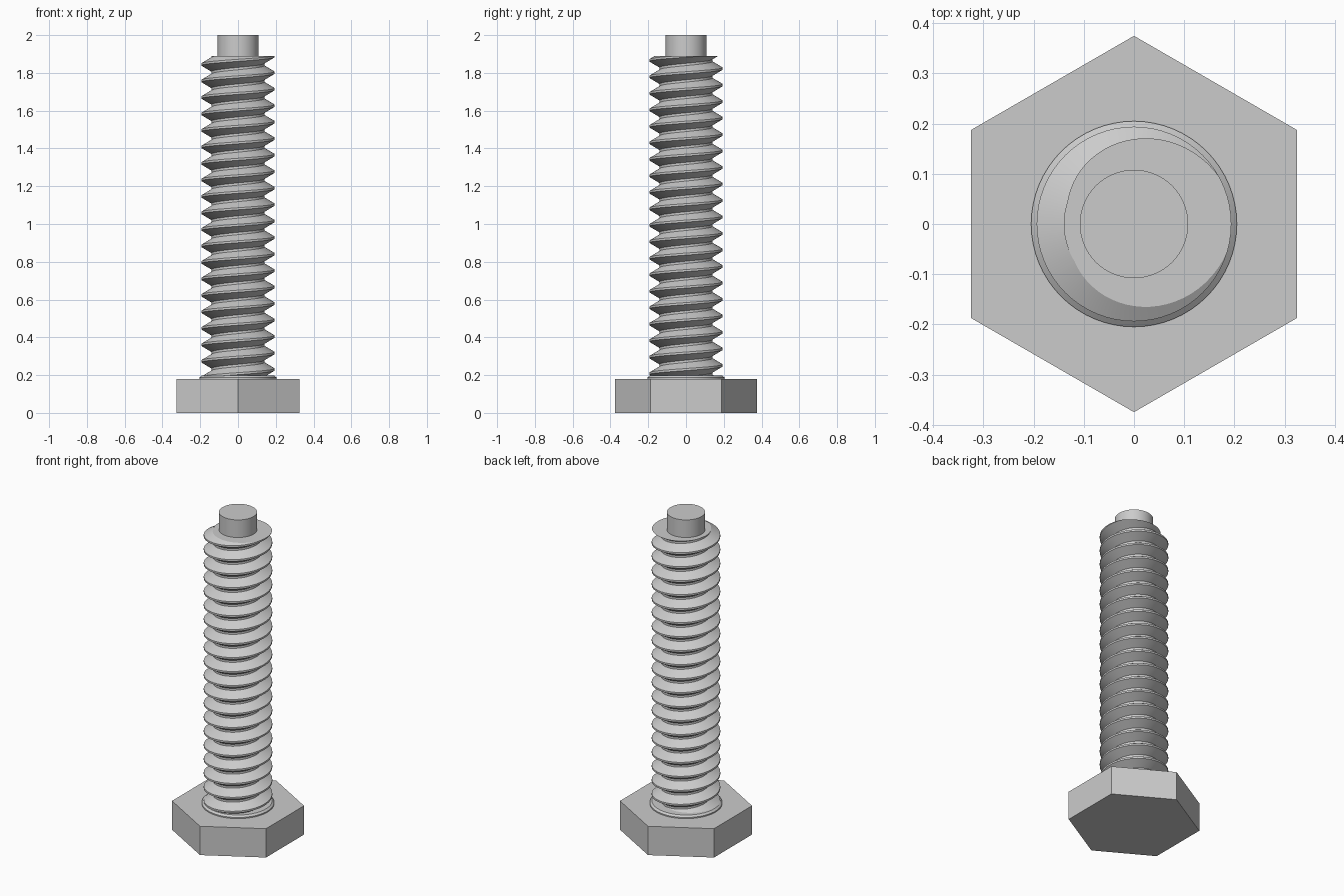
import bpy, bmesh, math

if "Cube" in bpy.data.objects:
    bpy.data.objects.remove(bpy.data.objects["Cube"])

STEEL = bpy.data.materials.new("steel grey")
STEEL.diffuse_color = (0.6, 0.6, 0.6, 1)
STEEL.use_nodes = True
STEEL.node_tree.nodes["Principled BSDF"].inputs["Base Color"].default_value = STEEL.diffuse_color


def finish(name, bm, smooth=True):
    """Turn a bmesh into a shaded object."""
    bmesh.ops.recalc_face_normals(bm, faces=bm.faces)
    mesh = bpy.data.meshes.new(name)
    bm.to_mesh(mesh)
    bm.free()
    mesh.materials.append(STEEL)
    ob = bpy.data.objects.new(name, mesh)
    bpy.context.collection.objects.link(ob)
    if smooth:
        bpy.ops.object.select_all(action='DESELECT')
        ob.select_set(True)
        bpy.context.view_layer.objects.active = ob
        bpy.ops.object.shade_smooth_by_angle(angle=math.radians(30))
    return ob


def lathe(name, profile, sides, turn=0.0, smooth=True):
    """Stack (radius, z) rings into a closed solid."""
    bm = bmesh.new()
    rings = []
    for r, z in profile:
        angles = [turn + 2 * math.pi * i / sides for i in range(sides)]
        rings.append([bm.verts.new((r * math.cos(a), r * math.sin(a), z)) for a in angles])
    for low, high in zip(rings, rings[1:]):
        for i in range(sides):
            j = (i + 1) % sides
            bm.faces.new((low[i], low[j], high[j], high[i]))
    bm.faces.new(rings[0][::-1])
    bm.faces.new(rings[-1])
    return finish(name, bm, smooth)


def threaded_shank(z_low, z_high):
    """One continuous right-hand helix, cut flat at both ends."""
    pitch, crest, root, sides = 0.0873, 0.194, 0.14, 64
    crest_z = 1.801                    # crest height at angle zero
    tooth = [(crest, -0.0055), (crest, 0.0055), (root, 0.0375), (root, 0.0498)]
    first, last = -21, 3
    bm = bmesh.new()
    columns = []
    for i in range(sides):
        a = 2 * math.pi * i / sides
        columns.append([
            bm.verts.new((r * math.cos(a), r * math.sin(a),
                          crest_z + dz + pitch * (turn + i / sides)))
            for turn in range(first, last) for r, dz in tooth])
    # the last column joins the first one a full pitch higher
    columns.append(columns[0][len(tooth):])
    for left, right in zip(columns, columns[1:]):
        for k in range(min(len(left), len(right)) - 1):
            bm.faces.new((left[k], right[k], right[k + 1], left[k + 1]))
    for z, up in ((z_high, 1), (z_low, -1)):
        bmesh.ops.bisect_plane(bm, geom=bm.verts[:] + bm.edges[:] + bm.faces[:],
                               plane_co=(0, 0, z), plane_no=(0, 0, up),
                               clear_outer=True)
    rim = [e for e in bm.edges if e.is_boundary]
    bmesh.ops.holes_fill(bm, edges=rim, sides=0)
    return finish("threaded_shank", bm)


# Hexagonal head, with corners towards front and back
lathe("hex_head", [(0.375, 0), (0.375, 0.18)], 6, math.pi / 6, smooth=False)
# Bevelled collar under the thread
lathe("collar", [(0.205, 0.175), (0.205, 0.187), (0.193, 0.197)], 64)
# Thread
threaded_shank(0.185, 1.89)
# Plain cylindrical tip
lathe("tip", [(0.108, 1.88), (0.108, 2.0)], 64)
